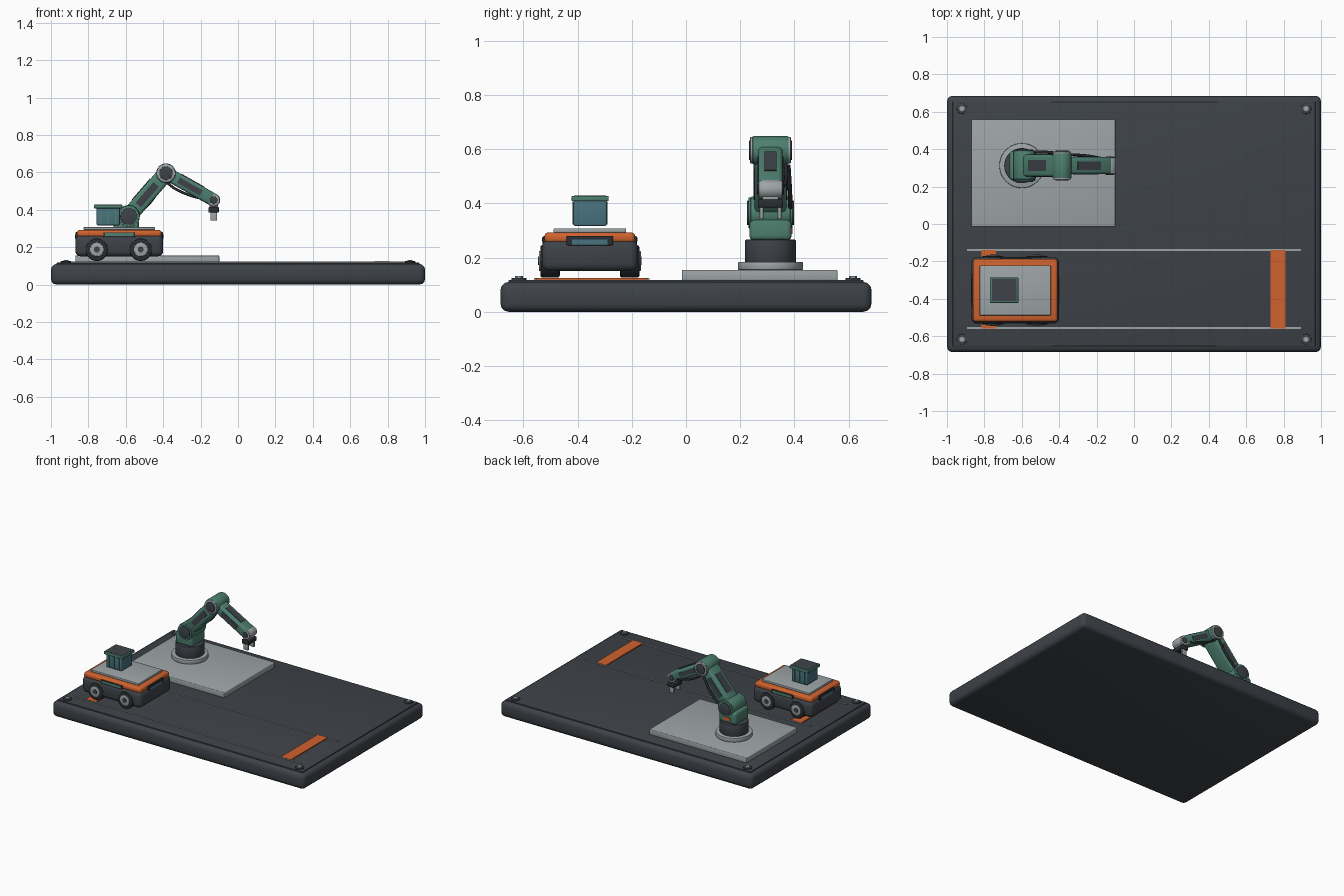
import bpy, bmesh, math
from mathutils import Matrix, Vector

cube = bpy.data.objects.get("Cube")
if cube:
    bpy.data.objects.remove(cube, do_unlink=True)


def material(name, r, g, b):
    col = [((c / 255 + 0.055) / 1.055) ** 2.4 for c in (r, g, b)] + [1.0]
    m = bpy.data.materials.new(name)
    m.use_nodes = True
    m.diffuse_color = col
    m.node_tree.nodes["Principled BSDF"].inputs["Base Color"].default_value = col
    return m


SLATE = material("slate", 62, 67, 73)
GRAY = material("light gray", 158, 165, 167)
ORANGE = material("orange", 208, 98, 46)
GREEN = material("green", 78, 128, 112)
TEAL = material("teal", 72, 114, 126)
BLACK = material("rubber black", 42, 45, 49)


def finish(name, bm, mat, matrix):
    me = bpy.data.meshes.new(name)
    bm.transform(matrix)
    bm.to_mesh(me)
    bm.free()
    me.materials.append(mat)
    me.shade_smooth()
    me.set_sharp_from_angle(angle=math.radians(35))
    ob = bpy.data.objects.new(name, me)
    bpy.context.collection.objects.link(ob)
    return ob


def box(name, center, size, mat, bevel=0.0, pitch=0.0, segments=3):
    """Rounded box, optionally pitched about the y axis."""
    bm = bmesh.new()
    bmesh.ops.create_cube(bm, size=1)
    bmesh.ops.scale(bm, vec=size, verts=bm.verts)
    if bevel:
        bmesh.ops.bevel(bm, geom=bm.edges[:], offset=bevel, segments=segments,
                        profile=0.5, affect='EDGES')
    return finish(name, bm, mat, Matrix.Translation(center) @ Matrix.Rotation(pitch, 4, 'Y'))


def cyl(name, center, radius, depth, mat, axis='Z', bevel=0.0, sides=40):
    bm = bmesh.new()
    bmesh.ops.create_cone(bm, cap_ends=True, segments=sides, radius1=radius,
                          radius2=radius, depth=depth)
    if bevel:
        rim = [e for e in bm.edges if abs(e.verts[0].co.z - e.verts[1].co.z) < 1e-5]
        bmesh.ops.bevel(bm, geom=rim, offset=bevel, segments=2, profile=0.5, affect='EDGES')
    turn = Matrix.Rotation(math.pi / 2, 4, 'X') if axis == 'Y' else Matrix()
    return finish(name, bm, mat, Matrix.Translation(center) @ turn)


def cable(name, points, radius):
    cu = bpy.data.curves.new(name, 'CURVE')
    cu.dimensions = '3D'
    cu.bevel_depth = radius
    cu.bevel_resolution = 2
    cu.use_fill_caps = True
    sp = cu.splines.new('BEZIER')
    sp.bezier_points.add(len(points) - 1)
    for p, co in zip(sp.bezier_points, points):
        p.co = co
        p.handle_left_type = p.handle_right_type = 'AUTO'
    cu.materials.append(BLACK)
    bpy.context.collection.objects.link(bpy.data.objects.new(name, cu))


# Platform with corner bolts
box("platform", (0, 0, 0.055), (2, 1.37, 0.11), SLATE, 0.03)
box("platform_top", (0, 0, 0.108), (1.94, 1.31, 0.02), SLATE, 0.004)
for sx in (-1, 1):
    for sy in (-1, 1):
        cyl("bolt_washer", (sx * 0.92, sy * 0.617, 0.12), 0.028, 0.01, SLATE, bevel=0.002)
        cyl("bolt_head", (sx * 0.92, sy * 0.617, 0.127), 0.015, 0.009, GRAY, sides=6)

# Track lines and stop stripes
for y in (-0.14, -0.555):
    box("track_line", (0, y, 0.12), (1.785, 0.011, 0.006), GRAY)
for x in (-0.777, 0.77):
    box("stop_stripe", (x, -0.348, 0.121), (0.078, 0.42, 0.008), ORANGE)

# Cart body
CX, CY = -0.635, -0.355
box("cart_body", (CX, CY, 0.208), (0.47, 0.355, 0.115), SLATE, 0.028)
box("cart_orange_deck", (CX, CY, 0.273), (0.452, 0.335, 0.04), ORANGE, 0.015)
box("cart_tray", (CX, CY, 0.3), (0.38, 0.268, 0.016), GRAY, 0.004)
for s in (-1, 1):
    box("end_panel", (CX + s * 0.222, CY, 0.262), (0.024, 0.172, 0.036), BLACK, 0.004)
    box("end_light", (CX + s * 0.233, CY, 0.257), (0.006, 0.13, 0.02), TEAL)
    box("side_panel", (CX, CY + s * 0.166, 0.262), (0.17, 0.016, 0.034), BLACK, 0.004)
    box("side_light", (CX, CY + s * 0.173, 0.267), (0.15, 0.006, 0.016), GREEN)
    # Wheels with hubs
    for x in (-0.755, -0.52):
        cyl("wheel", (x, CY + s * 0.147, 0.186), 0.06, 0.072, BLACK, 'Y', 0.008)
        cyl("wheel_hub", (x, CY + s * 0.183, 0.188), 0.037, 0.01, GRAY, 'Y', 0.002)
        cyl("hub_cap", (x, CY + s * 0.188, 0.188), 0.016, 0.006, SLATE, 'Y')

# Crate with rim, dark lid and ribs
KX, KY = -0.694, -0.354
box("crate_body", (KX, KY, 0.364), (0.124, 0.122, 0.094), TEAL, 0.006)
box("crate_rim", (KX, KY, 0.418), (0.152, 0.136, 0.02), GREEN, 0.004)
box("crate_lid", (KX, KY, 0.428), (0.132, 0.118, 0.003), SLATE)
for s in (-1, 1):
    for dx in (-0.04, 0, 0.04):
        box("crate_rib", (KX + dx, KY + s * 0.062, 0.364), (0.009, 0.006, 0.085), GREEN)

# Arm pedestal and turret
AY = 0.312
box("mounting_plate", (-0.485, 0.272, 0.135), (0.77, 0.575, 0.04), GRAY, 0.005)
cyl("base_flange", (-0.6, AY, 0.169), 0.12, 0.03, GRAY, bevel=0.004)
cyl("base_column", (-0.6, AY, 0.224), 0.094, 0.084, SLATE, bevel=0.004)
box("turret", (-0.598, AY, 0.308), (0.135, 0.156, 0.09), GREEN, 0.018)
box("turret_label", (-0.6, AY + 0.079, 0.298), (0.05, 0.006, 0.022), ORANGE)


def joint(name, p, radius, half, ring_mat, core_mat, cap):
    """Hinge barrel along y with a ring and a dark cap at each end."""
    cyl(name + "_barrel", p, radius, half * 2 - 0.012, core_mat, 'Y', 0.005)
    for s in (-1, 1):
        off = Vector((0, s, 0))
        cyl(name + "_ring", p + off * (half - 0.004), radius * 0.95, 0.012, ring_mat, 'Y', 0.003)
        cyl(name + "_cap", p + off * (half + 0.003), cap, 0.008, SLATE, 'Y', 0.002)


def link(name, a, b, height, width):
    """Rounded arm segment with dark side and top panels."""
    d = b - a
    pitch = -math.atan2(d.z, d.x)
    mid = (a + b) / 2
    up = Matrix.Rotation(pitch, 3, 'Y') @ Vector((0, 0, 1))
    box(name, mid, (d.length, width, height), GREEN, 0.015, pitch)
    panel = d.length * 0.48
    for s in (-1, 1):
        box(name + "_side_panel", mid + Vector((0, s * width / 2, 0)),
            (panel, 0.006, height * 0.45), SLATE, 0, pitch)
    box(name + "_top_panel", mid + up * height / 2, (panel, width * 0.5, 0.006), SLATE, 0, pitch)


# Arm segments and hinges
shoulder = Vector((-0.585, AY, 0.365))
elbow = Vector((-0.385, AY, 0.596))
wrist = Vector((-0.13, AY, 0.452))
joint("shoulder", shoulder, 0.06, 0.08, GREEN, GREEN, 0.045)
joint("elbow", elbow, 0.052, 0.073, GRAY, GREEN, 0.036)
joint("wrist", wrist, 0.035, 0.042, GRAY, GRAY, 0.02)
link("upper_arm", shoulder, elbow, 0.086, 0.118)
link("forearm", elbow, wrist, 0.07, 0.09)

# Cables hanging along the arm
cable("forearm_cable", [(-0.385, 0.368, 0.55), (-0.34, 0.37, 0.515),
                        (-0.25, 0.365, 0.475), (-0.155, 0.348, 0.452)], 0.007)
cable("upper_arm_cable", [(-0.55, 0.385, 0.37), (-0.47, 0.384, 0.44),
                          (-0.405, 0.378, 0.54)], 0.008)

# Gripper
box("wrist_neck", (-0.13, AY, 0.425), (0.045, 0.06, 0.035), GRAY, 0.006)
box("gripper_palm", (-0.13, AY, 0.4), (0.056, 0.094, 0.03), BLACK, 0.005)
for s in (-1, 1):
    box("gripper_finger", (-0.13, AY + s * 0.033, 0.366), (0.036, 0.014, 0.048), GRAY, 0.003)
